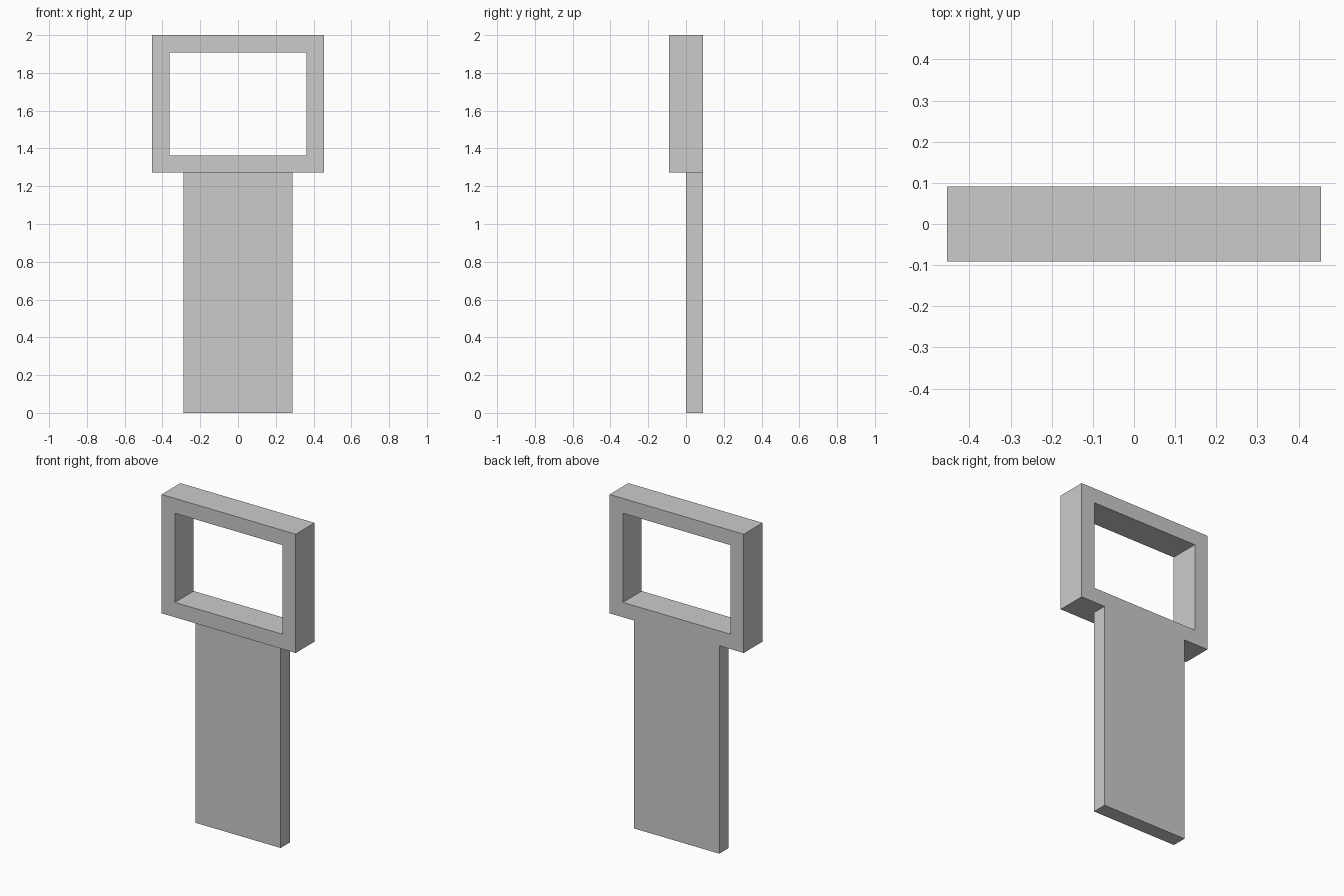
import bpy, bmesh

if "Cube" in bpy.data.objects:
    bpy.data.objects.remove(bpy.data.objects["Cube"])

U = 1 / 11  # wall thickness, the module for all sizes


def finish(bm, name):
    bmesh.ops.recalc_face_normals(bm, faces=bm.faces)
    mesh = bpy.data.meshes.new(name)
    bm.to_mesh(mesh)
    bm.free()
    obj = bpy.data.objects.new(name, mesh)
    bpy.context.collection.objects.link(obj)
    return obj


def rect(bm, half_x, y, z0, z1):
    corners = ((-half_x, z0), (half_x, z0), (half_x, z1), (-half_x, z1))
    return [bm.verts.new((x, y, z)) for x, z in corners]


def bridge(bm, a, b):
    for i in range(4):
        j = (i + 1) % 4
        bm.faces.new((a[i], a[j], b[j], b[i]))


# Open rectangular frame: a closed ring of four loops
bm = bmesh.new()
loops = [rect(bm, 5 * U, -U, 14 * U, 22 * U),
         rect(bm, 5 * U, U, 14 * U, 22 * U),
         rect(bm, 4 * U, U, 15 * U, 21 * U),
         rect(bm, 4 * U, -U, 15 * U, 21 * U)]
for i in range(4):
    bridge(bm, loops[i], loops[(i + 1) % 4])
finish(bm, "top_frame")

# Flat strap hanging flush with the back of the frame
bm = bmesh.new()
front = rect(bm, 3.18 * U, 0, 0, 14 * U)
back = rect(bm, 3.18 * U, U, 0, 14 * U)
bridge(bm, front, back)
bm.faces.new(front)
bm.faces.new(back)
finish(bm, "hanging_panel")
